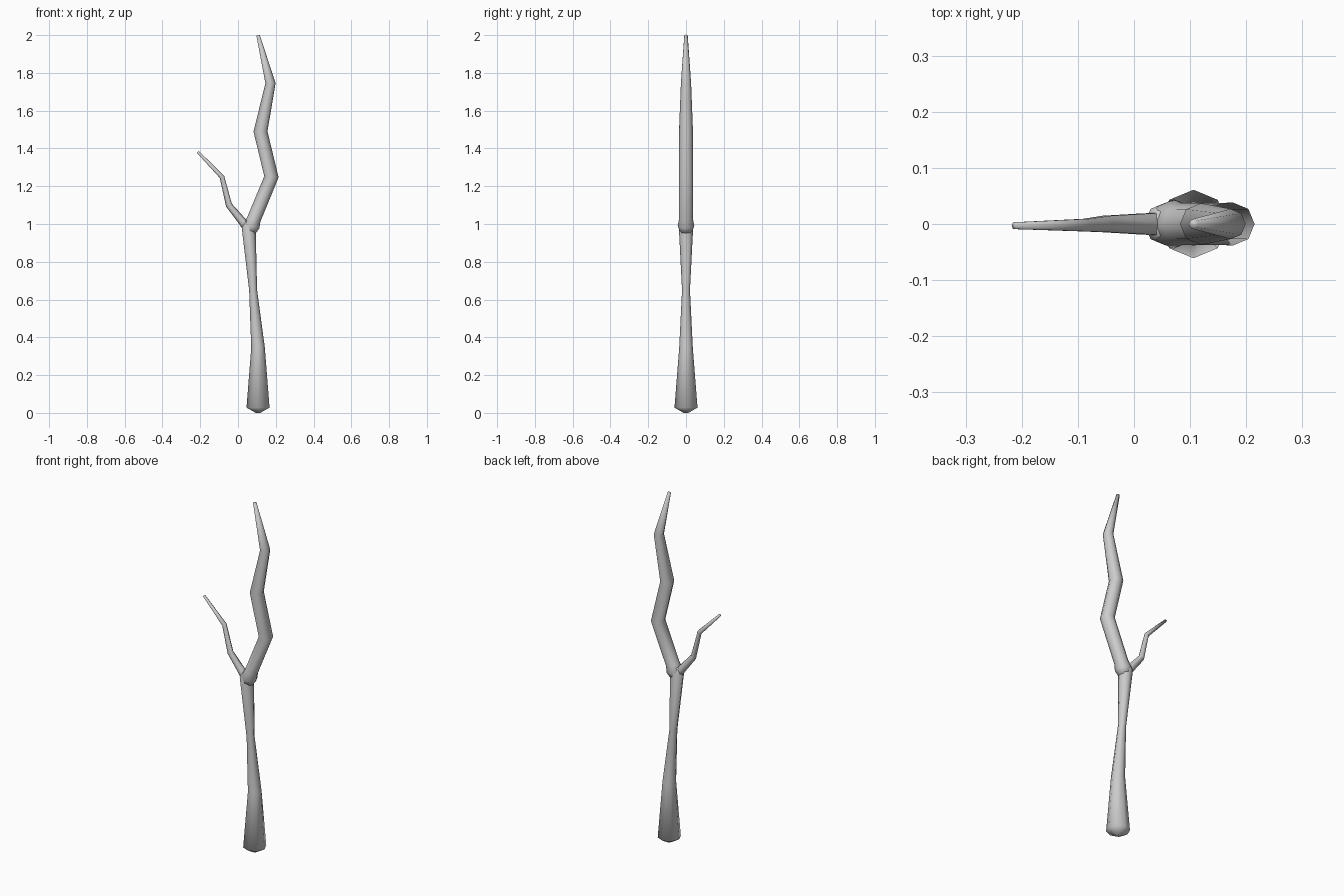
import bpy, bmesh, math
from mathutils import Vector

if "Cube" in bpy.data.objects:
    bpy.data.objects.remove(bpy.data.objects["Cube"])


def tube(name, path, sides):
    """Tapered limb through (x, y, z, radius) points, mitred at each bend."""
    bm = bmesh.new()
    pts = [Vector(p[:3]) for p in path]
    rings = []
    for i, p in enumerate(pts):
        a = (p - pts[i - 1]).normalized() if i > 0 else Vector()
        b = (pts[i + 1] - p).normalized() if i < len(pts) - 1 else Vector()
        t = (a + b).normalized()
        u = Vector((0, 1, 0)).cross(t).normalized()
        v = t.cross(u)
        r = path[i][3]
        ring = []
        for k in range(sides):
            ang = 2 * math.pi * k / sides
            ring.append(bm.verts.new(p + r * (math.cos(ang) * u + math.sin(ang) * v)))
        rings.append(ring)
    for lo, hi in zip(rings, rings[1:]):
        for k in range(sides):
            n = (k + 1) % sides
            bm.faces.new((lo[k], lo[n], hi[n], hi[k]))
    bm.faces.new(rings[0][::-1])
    bm.faces.new(rings[-1])
    for f in bm.faces:
        f.smooth = True
    me = bpy.data.meshes.new(name)
    bm.to_mesh(me)
    bm.free()
    ob = bpy.data.objects.new(name, me)
    bpy.context.collection.objects.link(ob)
    return ob


# Lower trunk with a blunt pointed foot
tube("trunk", [(0.106, 0, 0.0, 0.012), (0.106, 0, 0.028, 0.061),
               (0.106, 0, 0.345, 0.036), (0.08, 0, 0.65, 0.021),
               (0.056, 0, 0.985, 0.038), (0.066, 0, 1.01, 0.03)], 8)

# Zigzag main limb with a small collar at the fork
tube("main_limb", [(0.062, 0, 0.95, 0.028), (0.071, 0, 0.99, 0.044),
                   (0.084, 0, 1.025, 0.037), (0.177, 0, 1.25, 0.038),
                   (0.119, 0, 1.49, 0.037), (0.172, 0, 1.745, 0.027),
                   (0.106, 0, 2.0, 0.009)], 8)

# Thin side branch
tube("side_branch", [(0.06, 0, 0.96, 0.023), (0.026, 0, 1.01, 0.022),
                     (-0.048, 0, 1.1, 0.017), (-0.085, -0.002, 1.25, 0.013),
                     (-0.213, -0.003, 1.382, 0.007)], 6)
